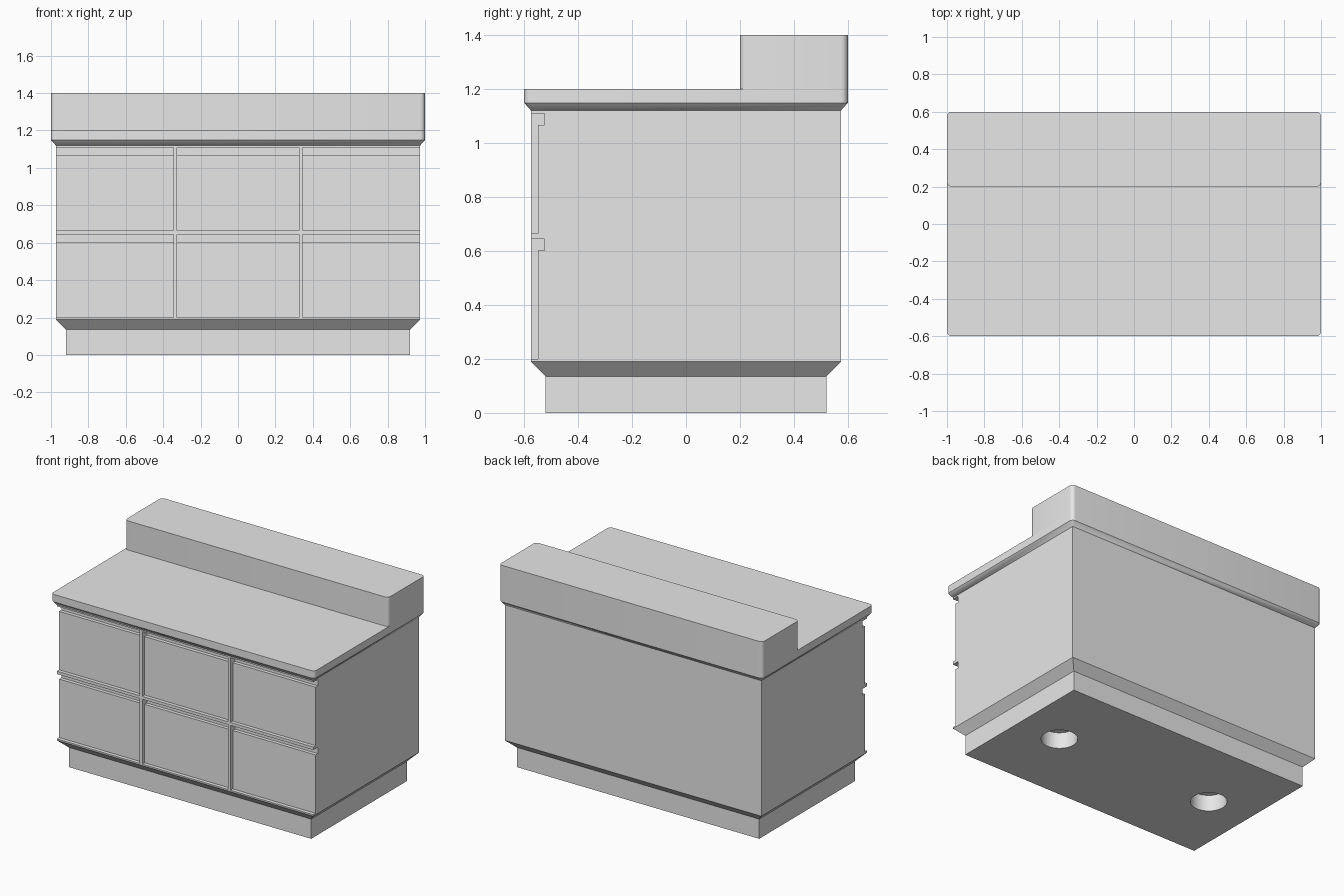
import bpy, bmesh, math
from mathutils import Matrix, Vector

cube = bpy.data.objects.get("Cube")
if cube:
    bpy.data.objects.remove(cube, do_unlink=True)

GREY = (0.8, 0.8, 0.8, 1)
grey = bpy.data.materials.new("plain_grey")
grey.use_nodes = True
grey.diffuse_color = GREY
grey.node_tree.nodes["Principled BSDF"].inputs["Base Color"].default_value = GREY


def finish(bm, name):
    bmesh.ops.remove_doubles(bm, verts=bm.verts, dist=1e-5)
    bmesh.ops.recalc_face_normals(bm, faces=bm.faces)
    mesh = bpy.data.meshes.new(name)
    bm.to_mesh(mesh)
    bm.free()
    mesh.materials.append(grey)
    obj = bpy.data.objects.new(name, mesh)
    bpy.context.collection.objects.link(obj)
    return obj


def outline(hx, hy, radius, z, cy=0, steps=6):
    """Rectangle with rounded corners, as a ring of points."""
    pts = []
    for corner, (sx, sy) in enumerate([(1, 1), (-1, 1), (-1, -1), (1, -1)]):
        for i in range(steps + 1):
            a = math.pi / 2 * (corner + i / steps)
            pts.append(Vector((sx * (hx - radius) + radius * math.cos(a),
                               cy + sy * (hy - radius) + radius * math.sin(a), z)))
    return pts


def loft(name, rings):
    bm = bmesh.new()
    loops = [[bm.verts.new(p) for p in ring] for ring in rings]
    n = len(loops[0])
    for low, high in zip(loops, loops[1:]):
        for i in range(n):
            j = (i + 1) % n
            bm.faces.new((low[i], low[j], high[j], high[i]))
    bm.faces.new(loops[0][::-1])
    bm.faces.new(loops[-1])
    return finish(bm, name)


def smooth(obj):
    bpy.ops.object.select_all(action='DESELECT')
    obj.select_set(True)
    bpy.context.view_layer.objects.active = obj
    bpy.ops.object.shade_smooth_by_angle(angle=math.radians(25))


# Plinth, flare and cabinet body
body = loft("cabinet_body", [outline(hx, hy, 0, z, steps=1) for hx, hy, z in
                             [(0.92, 0.52, 0), (0.92, 0.52, 0.135),
                              (0.974, 0.574, 0.19), (0.974, 0.574, 1.12)]])

# Cutter: six drawer recesses with a deeper finger grip along each top
bm = bmesh.new()
for x0, x1 in [(-1.1, -0.345), (-0.325, 0.325), (0.345, 1.1)]:
    for z0 in (0.2, 0.665):
        profile = [(-0.7, 0), (-0.549, 0), (-0.549, 0.401), (-0.525, 0.401),
                   (-0.525, 0.445), (-0.7, 0.445)]
        face = bm.faces.new([bm.verts.new((x0, y, z0 + z)) for y, z in profile])
        solid = bmesh.ops.extrude_face_region(bm, geom=[face])
        moved = [v for v in solid["geom"] if isinstance(v, bmesh.types.BMVert)]
        bmesh.ops.translate(bm, verts=moved, vec=(x1 - x0, 0, 0))

# Cutter: two blind round holes underneath
for x in (-0.6, 0.6):
    bmesh.ops.create_cone(bm, cap_ends=True, segments=48, radius1=0.113, radius2=0.113,
                          depth=0.22, matrix=Matrix.Translation((x, 0, 0)))
cutter = finish(bm, "recess_cutter")
cutter.hide_render = True

cut = body.modifiers.new("recesses", 'BOOLEAN')
cut.operation = 'DIFFERENCE'
cut.solver = 'EXACT'
cut.object = cutter
bpy.context.view_layer.objects.active = body
bpy.ops.object.modifier_apply(modifier=cut.name)
bpy.data.objects.remove(cutter, do_unlink=True)
smooth(body)

# Countertop with a flared underside and rounded corners
R = 0.026
smooth(loft("countertop", [outline(0.974, 0.574, 0, 1.12),
                           outline(1, 0.6, R, 1.149),
                           outline(1, 0.6, R, 1.2)]))

# Raised ledge along the back
smooth(loft("back_ledge", [outline(1, 0.2, R, z, cy=0.4) for z in (1.2, 1.4)]))
